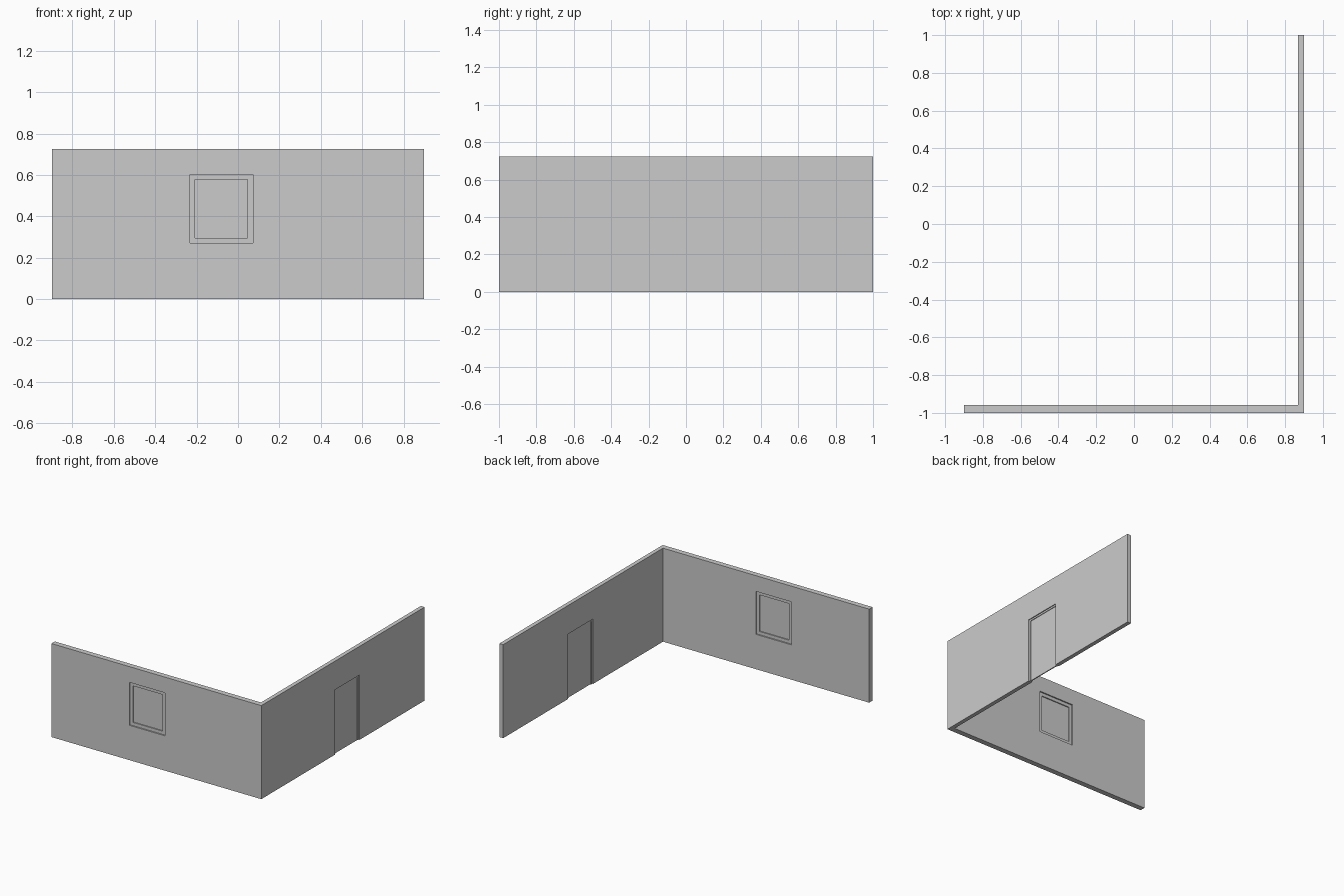
import bpy, bmesh

if "Cube" in bpy.data.objects:
    bpy.data.objects.remove(bpy.data.objects["Cube"])

H = 0.725            # wall height
YI = -0.958          # inner face of front wall
XI = 0.868           # inner face of right wall


def prism(name, pts, vec):
    """Extrude a planar outline along vec into a closed solid."""
    bm = bmesh.new()
    face = bm.faces.new([bm.verts.new(p) for p in pts])
    res = bmesh.ops.extrude_face_region(bm, geom=[face])
    moved = [g for g in res["geom"] if isinstance(g, bmesh.types.BMVert)]
    bmesh.ops.translate(bm, vec=vec, verts=moved)
    bmesh.ops.recalc_face_normals(bm, faces=bm.faces)
    me = bpy.data.meshes.new(name)
    bm.to_mesh(me)
    bm.free()
    ob = bpy.data.objects.new(name, me)
    bpy.context.collection.objects.link(ob)
    return ob


def box(name, x0, x1, y0, y1, z0, z1):
    pts = [(x0, y0, z0), (x1, y0, z0), (x1, y1, z0), (x0, y1, z0)]
    return prism(name, pts, (0, 0, z1 - z0))


def cut(ob, cutter):
    """Subtract cutter from ob, apply, and discard the cutter."""
    cutter.hide_render = True
    m = ob.modifiers.new("opening", 'BOOLEAN')
    m.operation, m.solver, m.object = 'DIFFERENCE', 'EXACT', cutter
    bpy.context.view_layer.objects.active = ob
    bpy.ops.object.modifier_apply(modifier=m.name)
    bpy.data.objects.remove(cutter)


# L-shaped wall
outline = [(-0.9, -1), (0.9, -1), (0.9, 1), (XI, 1), (XI, YI), (-0.9, YI)]
walls = prism("walls", [(x, y, 0) for x, y in outline], (0, 0, H))

# Window opening, frame and pane, centred in the wall thickness
wx0, wx1, wz0, wz1, b = -0.232, 0.072, 0.27, 0.603, 0.025
cut(walls, box("window_cutter", wx0, wx1, -1.1, -0.9, wz0, wz1))
ym = (YI - 1) / 2
frame = box("window_frame", wx0, wx1, ym - 0.011, ym + 0.011, wz0, wz1)
cut(frame, box("frame_cutter", wx0 + b, wx1 - b, -1.1, -0.9, wz0 + b, wz1 - b))
box("window_pane", wx0 + b, wx1 - b, ym - 0.003, ym + 0.003, wz0 + b, wz1 - b)

# Door opening, frame and leaf, centred in the wall thickness
dy0, dy1, dz, t = -0.1, 0.203, 0.503, 0.013
cut(walls, box("door_cutter", 0.8, 1.0, dy0, dy1, -0.1, dz))
xm = (XI + 0.9) / 2
jamb = [(dy0, 0), (dy0, dz), (dy1, dz), (dy1, 0),
        (dy1 - t, 0), (dy1 - t, dz - t), (dy0 + t, dz - t), (dy0 + t, 0)]
prism("door_frame", [(xm - 0.009, y, z) for y, z in jamb], (0.018, 0, 0))
box("door_leaf", xm - 0.004, xm + 0.004, dy0 + t, dy1 - t, 0, dz - t)
